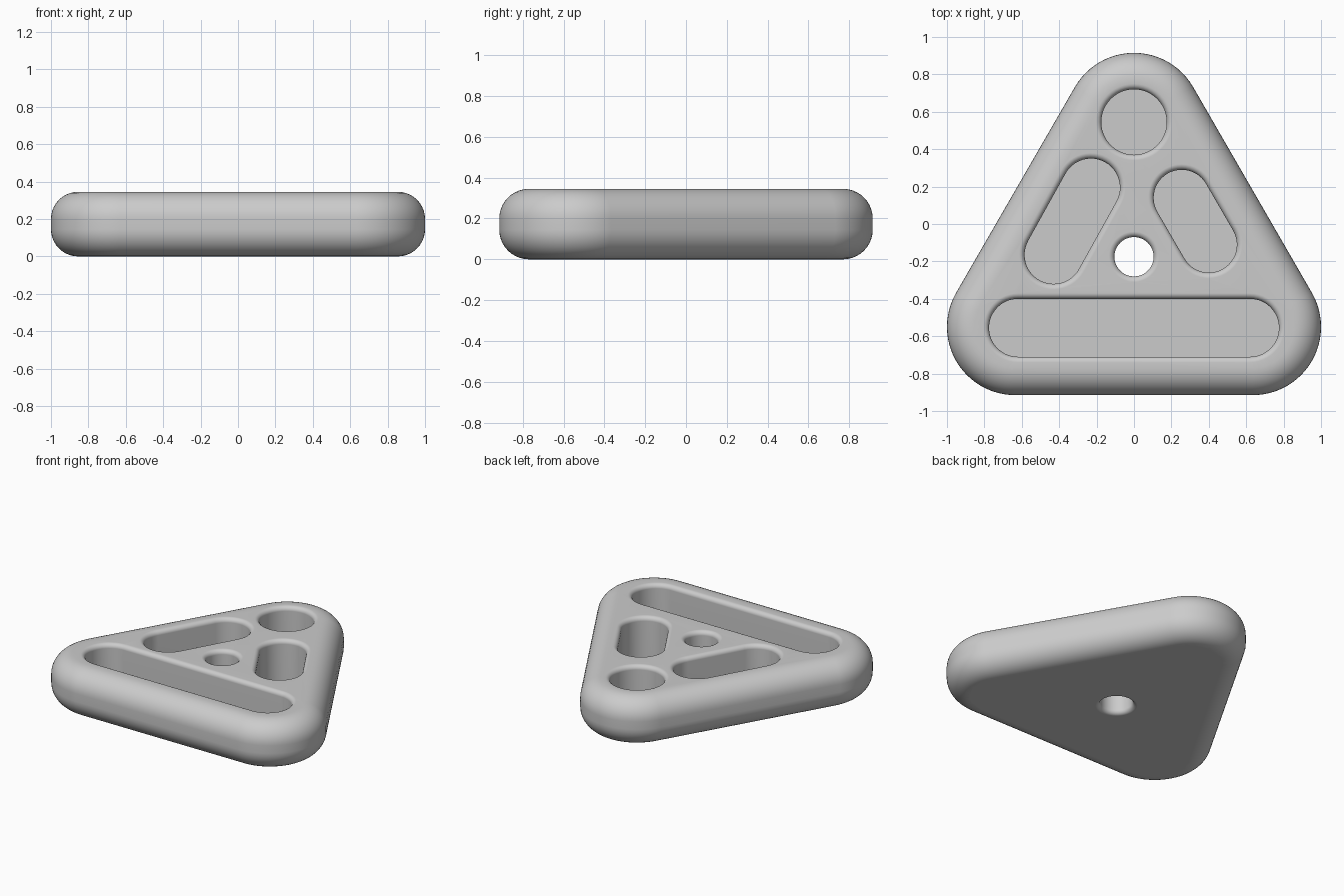
import bpy
import bmesh
from math import atan2, cos, sin, pi, tau

cube = bpy.data.objects.get("Cube")
if cube:
    bpy.data.objects.remove(cube, do_unlink=True)

HEIGHT = 0.345
FLOOR = 0.045
EDGE = 0.145   # rounding of the outer rim
LIP = 0.03     # rounding of the pocket rims


def outline(centers, r):
    """Rounded outline, counter-clockwise, around circles of radius r."""
    n = len(centers)
    if n == 1:
        x, y = centers[0]
        return [(x + r * cos(tau * k / 48), y + r * sin(tau * k / 48)) for k in range(48)]
    points = []
    for i, (x, y) in enumerate(centers):
        px, py = centers[i - 1]
        qx, qy = centers[(i + 1) % n]
        start = atan2(y - py, x - px) - pi / 2
        turn = (atan2(qy - y, qx - x) - pi / 2 - start) % tau
        for k in range(25):
            a = start + turn * k / 24
            points.append((x + r * cos(a), y + r * sin(a)))
    return points


def wall(bm, centers, profile):
    """Skin a wall through (radius, height) steps; return first and last rings."""
    rings = [[bm.verts.new((x, y, z)) for x, y in outline(centers, r)] for r, z in profile]
    for a, b in zip(rings, rings[1:]):
        for i in range(len(a)):
            j = (i + 1) % len(a)
            bm.faces.new((a[i], a[j], b[j], b[i]))
    return rings[0], rings[-1]


def cap(bm, rings):
    """Fill the flat area between an outer ring and the openings in it."""
    edges = [bm.edges.get((r[i - 1], r[i])) for r in rings for i in range(len(r))]
    bmesh.ops.triangle_fill(bm, use_beauty=True, use_dissolve=False, edges=edges)


def quarter(r, z, size, side, up, steps):
    """Quarter-round from a vertical wall of radius r to a flat face at z."""
    return [(r + side * size * (1 - cos(pi / 2 * k / steps)),
             z - up * size * (1 - sin(pi / 2 * k / steps))) for k in range(steps + 1)]


bm = bmesh.new()

# Rounded triangular body
corners = [(-0.635, -0.55), (0.635, -0.55), (0, 0.55)]
body_profile = quarter(0.365, 0, EDGE, -1, -1, 10)[::-1] + quarter(0.365, HEIGHT, EDGE, -1, 1, 10)
bottom, top = wall(bm, corners, body_profile)
top_rings, bottom_rings = [top], [bottom]

# Blind pockets: one round, three slots
pockets = [
    ([(0, 0.545)], 0.175),
    ([(-0.62, -0.555), (0.62, -0.555)], 0.155),
    ([(-0.43, -0.165), (-0.23, 0.195)], 0.155),
    ([(0.40, -0.11), (0.255, 0.14)], 0.15),
]
for centers, r in pockets:
    floor, rim = wall(bm, centers, [(r, FLOOR)] + quarter(r, HEIGHT, LIP, 1, 1, 5))
    bm.faces.new(floor)
    top_rings.append(rim)

# Through hole with rounded rims on both sides
hole_profile = quarter(0.105, 0, LIP, 1, -1, 5)[::-1] + quarter(0.105, HEIGHT, LIP, 1, 1, 5)
low, high = wall(bm, [(0, -0.175)], hole_profile)
bottom_rings.append(low)
top_rings.append(high)

cap(bm, top_rings)
cap(bm, bottom_rings)
bmesh.ops.recalc_face_normals(bm, faces=bm.faces)

mesh = bpy.data.meshes.new("triangular_plate")
bm.to_mesh(mesh)
bm.free()
plate = bpy.data.objects.new("triangular_plate", mesh)
bpy.context.collection.objects.link(plate)

# Plain grey material
grey = bpy.data.materials.new("light_grey")
grey.use_nodes = True
color = (0.6, 0.6, 0.6, 1)
grey.diffuse_color = color
grey.node_tree.nodes["Principled BSDF"].inputs["Base Color"].default_value = color
mesh.materials.append(grey)

# Smooth shading that keeps the pocket floors crisp
bpy.ops.object.select_all(action='DESELECT')
plate.select_set(True)
bpy.context.view_layer.objects.active = plate
bpy.ops.object.shade_smooth_by_angle(angle=pi / 5)
weighted = plate.modifiers.new("even_shading", 'WEIGHTED_NORMAL')
weighted.keep_sharp = True
